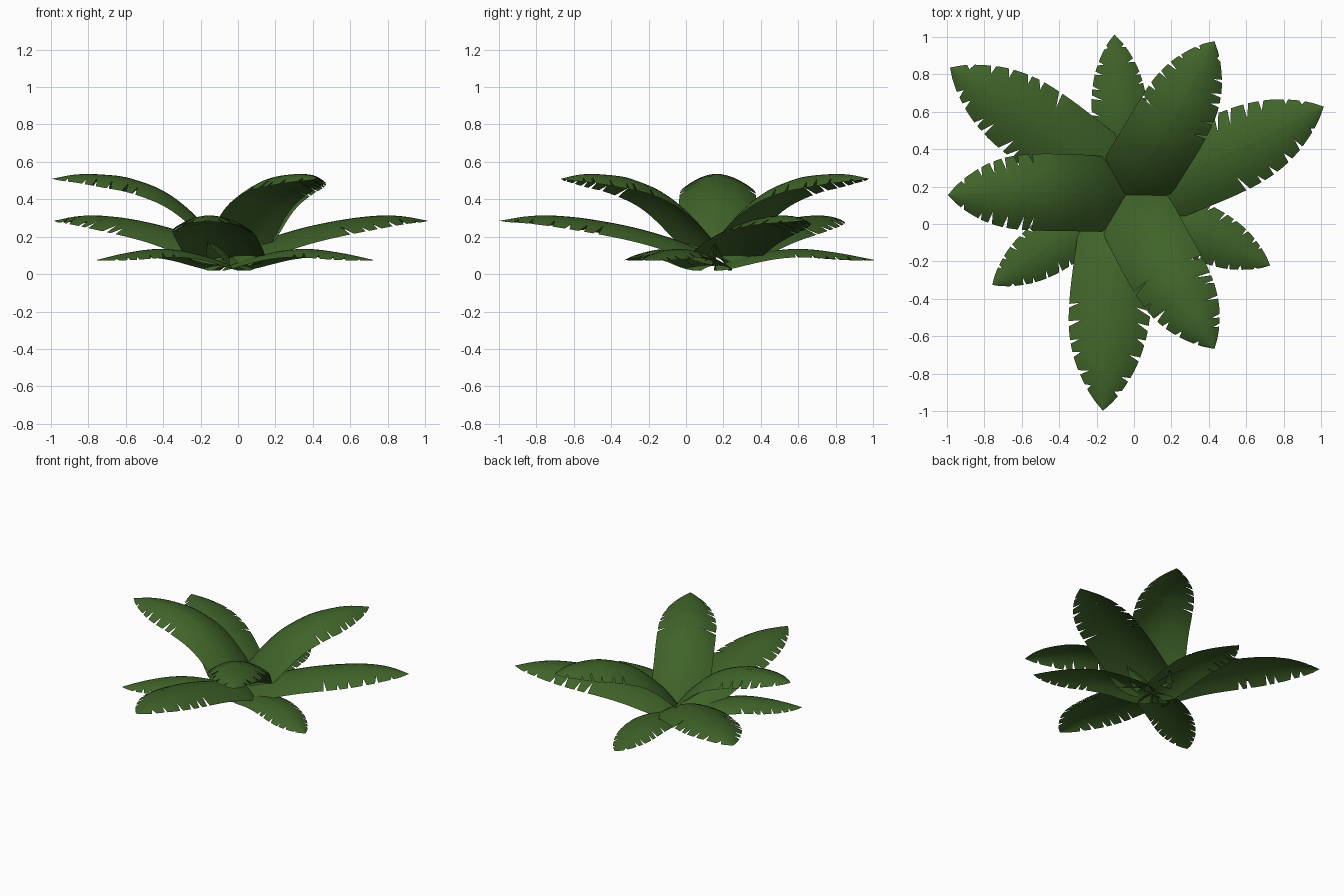
import bpy, math, random
from mathutils import Vector

if "Cube" in bpy.data.objects:
    bpy.data.objects.remove(bpy.data.objects["Cube"])

random.seed(4)
CX, CY = -0.045, 0.155

green = bpy.data.materials.new("leaf green")
green.diffuse_color = (0.05, 0.125, 0.022, 1)
green.use_nodes = True
green.node_tree.nodes["Principled BSDF"].inputs["Base Color"].default_value = green.diffuse_color


def curve(points, x):
    """Smooth (Catmull-Rom style) interpolation through a few points."""
    n = len(points)
    i = max(0, min(n - 2, sum(p[0] <= x for p in points) - 1))
    (x0, y0), (x1, y1) = points[i], points[i + 1]

    def slope(k):
        a, b = points[max(k - 1, 0)], points[min(k + 1, n - 1)]
        return (b[1] - a[1]) / (b[0] - a[0])
    h = x1 - x0
    t = (x - x0) / h
    return ((2*t**3 - 3*t**2 + 1) * y0 + (t**3 - 2*t**2 + t) * h * slope(i)
            + (3*t**2 - 2*t**3) * y1 + (t**3 - t**2) * h * slope(i + 1))


# Relative half-width along a leaf, from base to tip
OUTLINE = [(0, 0.6), (0.06, 0.85), (0.14, 0.98), (0.3, 1.0), (0.5, 1.0), (0.65, 0.94),
           (0.78, 0.76), (0.88, 0.5), (0.95, 0.25), (1, 0.0)]


def leaf(name, angle, length, width, droop, rib, shift):
    """Arched leaf: two half blades sharing a midrib, each with torn notches."""
    verts, faces = [], []
    d = Vector((math.cos(angle), math.sin(angle), 0))
    right = Vector((d.y, -d.x, 0))
    cols = 6
    for side in (1, -1):
        # Rows along the leaf: (position, how far the edge is pulled in)
        rows = [(i / 24, 1.0) for i in range(25)]
        for k in range(6):
            u = 0.47 + 0.088 * k + random.uniform(-0.02, 0.02)
            g = random.uniform(0.008, 0.014)
            rows = [r for r in rows if abs(r[0] - u) > g + 0.006]
            rows += [(u - g, 1.0), (u, random.uniform(0.58, 0.8)), (u + g, 1.0)]
        rows.sort()
        start = len(verts)
        for u, pull in rows:
            for c in range(cols + 1):
                v = c / cols * pull
                # Veins sweep toward the tip
                s = u + 0.05 * v * math.sin(math.pi * u) ** 2 - (0.006 if pull < 1 else 0)
                s = min(max(s, 0), 1)
                w = max(curve(OUTLINE, s), 0) * width
                off = side * v * w + shift * math.sin(math.pi * s)
                z = curve(rib, s * length) - droop * v * v * (w / width)
                p = Vector((CX, CY, 0)) + d * (s * length) + right * off
                verts.append((p.x, p.y, max(z, 0)))
        n = cols + 1
        for r in range(len(rows) - 1):
            for c in range(cols):
                a = start + r * n + c
                f = (a, a + n, a + n + 1, a + 1)
                faces.append(f[::-1] if side == 1 else f)
    # Wind faces so that the upper surface faces up
    mesh = bpy.data.meshes.new(name)
    mesh.from_pydata(verts, [], faces)
    mesh.update()
    if sum(p.normal.z * p.area for p in mesh.polygons) < 0:
        mesh.flip_normals()
    mesh.materials.append(green)
    for p in mesh.polygons:
        p.use_smooth = True
    bpy.context.collection.objects.link(bpy.data.objects.new(name, mesh))


# Tiers: name, first angle, length, half-width, edge droop, sideways bend, midrib profile (radius, height)
TIERS = [
    ("upper_leaf", 60, 0.95, 0.205, 0.08, 0.015,
     [(0, 0.09), (0.12, 0.25), (0.32, 0.425), (0.53, 0.512), (0.69, 0.533), (0.82, 0.533), (0.95, 0.51)]),
    ("middle_leaf", 24, 1.16, 0.22, 0.07, 0.02,
     [(0, 0.09), (0.16, 0.165), (0.4, 0.24), (0.65, 0.29), (0.85, 0.312), (1.0, 0.31), (1.16, 0.285)]),
    ("lower_leaf", 94, 0.86, 0.15, 0.045, 0.0,
     [(0, 0.045), (0.15, 0.09), (0.33, 0.127), (0.48, 0.134), (0.66, 0.113), (0.86, 0.075)]),
]
for name, first, length, width, droop, shift, rib in TIERS:
    for i in range(3):
        leaf(f"{name}_{i + 1}", math.radians(first + 120 * i), length, width, droop, rib, shift)
